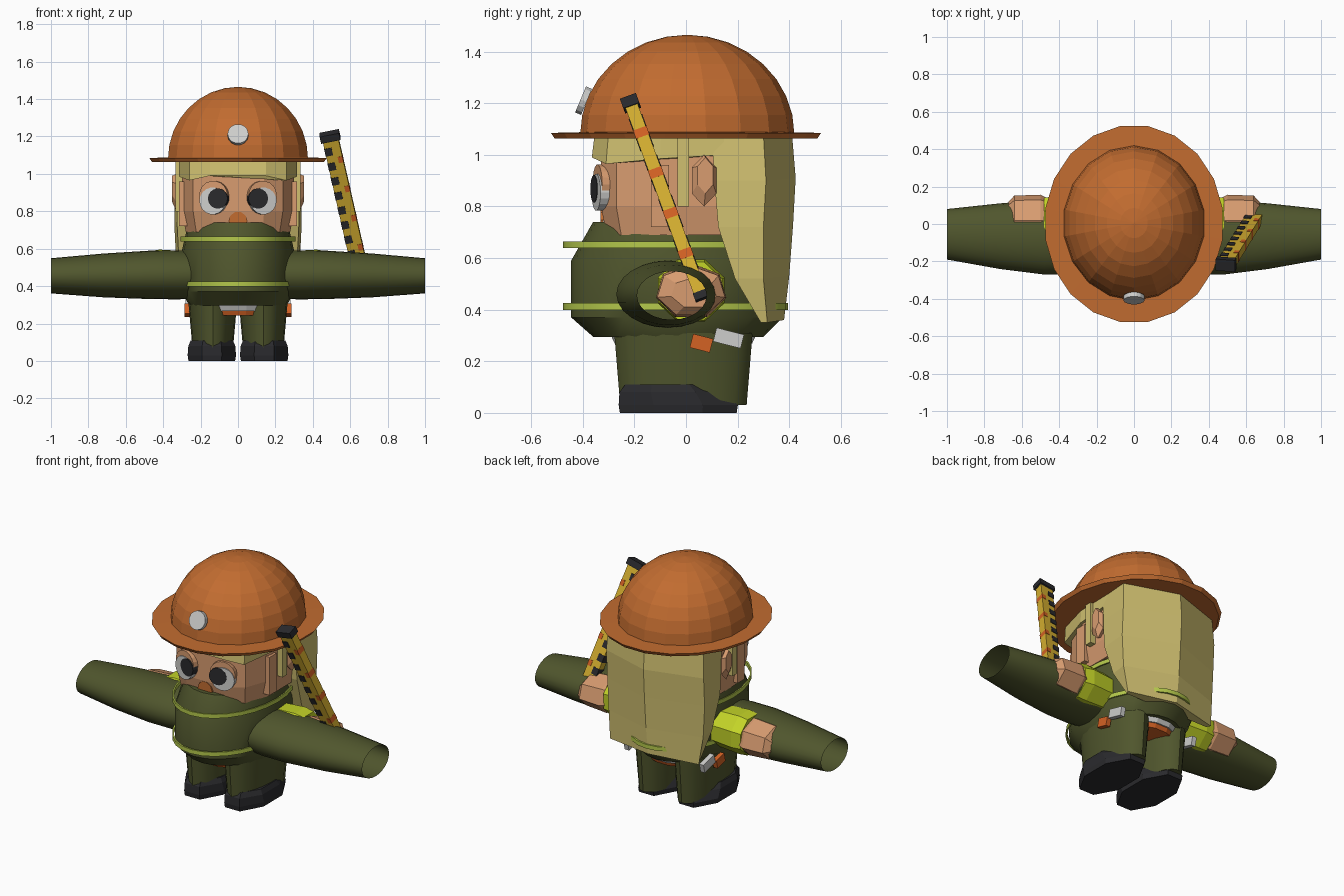
import bpy, bmesh, math
from mathutils import Vector, Matrix

if "Cube" in bpy.data.objects:
    bpy.data.objects.remove(bpy.data.objects["Cube"], do_unlink=True)


def material(name, r, g, b):
    lin = [((c / 255 + 0.055) / 1.055) ** 2.4 for c in (r, g, b)] + [1]
    m = bpy.data.materials.new(name)
    m.use_nodes = True
    m.diffuse_color = lin
    m.node_tree.nodes["Principled BSDF"].inputs["Base Color"].default_value = lin
    return m


OLIVE = material("olive cloth", 80, 86, 45)
HELMET = material("helmet orange", 194, 108, 48)
SKIN = material("skin", 216, 156, 112)
HAIR = material("blond hair", 208, 192, 112)
LIME = material("reflective lime", 180, 200, 75)
CUFF = material("cuff yellow green", 196, 212, 40)
YELLOW = material("tool yellow", 214, 176, 48)
BLACK = material("black rubber", 42, 42, 45)
GREY = material("pale grey", 206, 206, 204)
ORANGE = material("trim orange", 212, 98, 36)


def finish(name, bm, mat, smooth=False):
    bmesh.ops.recalc_face_normals(bm, faces=bm.faces)
    me = bpy.data.meshes.new(name)
    bm.to_mesh(me)
    bm.free()
    me.materials.append(mat)
    if smooth:
        me.shade_smooth()
        me.set_sharp_from_angle(angle=math.radians(35))
    ob = bpy.data.objects.new(name, me)
    bpy.context.collection.objects.link(ob)
    return ob


def skin_sections(name, sections, mat, caps=(True, True), smooth=False):
    """Bridge a stack of equal-length closed sections."""
    bm = bmesh.new()
    rows = [[bm.verts.new(p) for p in s] for s in sections]
    for a, b in zip(rows, rows[1:]):
        for i in range(len(a)):
            j = (i + 1) % len(a)
            bm.faces.new((a[i], a[j], b[j], b[i]))
    for row, cap in zip((rows[0], rows[-1]), caps):
        if cap:
            bm.faces.new(row)
    return finish(name, bm, mat, smooth)


def loft(name, rings, mat, n=16, side=0, turn=0.0, **kw):
    """Elliptical rings (along, ra, rb, ca, cb); side +-1 lays it along x."""
    sections = []
    for h, ra, rb, ca, cb in rings:
        row = []
        for k in range(n):
            t = math.tau * (k + turn) / n
            a, b = ca + ra * math.cos(t), cb + rb * math.sin(t)
            row.append((side * h, b, a) if side else (a, b, h))
        sections.append(row)
    return skin_sections(name, sections, mat, **kw)


def mirrored(half):
    """Close a half outline (x, y, z) by mirroring it over x."""
    return half + [(-x, y, z) for x, y, z in reversed(half) if x]


def box(name, size, mat, matrix):
    bm = bmesh.new()
    bmesh.ops.create_cube(bm, size=1, matrix=matrix @ Matrix.Diagonal((*size, 1)))
    return finish(name, bm, mat)


def disc(name, centre, normal, r, depth, mat, n=18):
    bm = bmesh.new()
    rot = Vector(normal).to_track_quat('Z', 'X').to_matrix().to_4x4()
    bmesh.ops.create_cone(bm, cap_ends=True, segments=n, radius1=r, radius2=r,
                          depth=depth, matrix=Matrix.Translation(centre) @ rot)
    return finish(name, bm, mat)


# Helmet: faceted dome, brim and lamp
dome = [(1.08 + 0.385 * math.sin(t), 0.38 * math.cos(t), 0.415 * math.cos(t), 0, 0.005)
        for t in (math.pi / 2 * k / 8 for k in range(8))]
dome.append((1.465, 0.004, 0.004, 0, 0.005))
loft("helmet_dome", dome, HELMET, n=18, turn=0.5)
loft("helmet_brim", [(1.063, 0.465, 0.515, 0, 0), (1.085, 0.48, 0.53, 0, 0),
                     (1.088, 0.37, 0.4, 0, 0)], HELMET, n=20, turn=0.5)
disc("helmet_lamp", (0, -0.397, 1.21), (0, -1, 0.42), 0.056, 0.025, GREY, 14)

# Head and hair
face = [(0.14, -0.33), (0.24, -0.27), (0.3, -0.1), (0.3, 0.15)]
skin_sections("head", [mirrored([(x * k, y * k, z) for x, y in face])
                       for z, k in ((0.69, 0.93), (0.8, 1.0), (1.08, 1.0))], SKIN)
fringe = [(0.15, -0.365, 0.99), (0.26, -0.31, 0.965), (0.315, -0.1, 0.985), (0.32, 0.15, 1.0)]
skin_sections("hair_fringe", [mirrored(fringe),
              mirrored([(x, y * 0.97, 1.08) for x, y, z in fringe])], HAIR)
back = []
for z, w, front, corner, rear in ((1.08, 0.33, 0.1, 0.3, 0.41), (0.9, 0.34, 0.11, 0.31, 0.425),
                                  (0.72, 0.34, 0.125, 0.3, 0.415), (0.52, 0.33, 0.19, 0.3, 0.4),
                                  (0.35, 0.31, 0.29, 0.315, 0.38)):
    back.append(mirrored([(w - 0.015, front, z), (w, corner, z), (0, rear, z + 0.01)]))
skin_sections("hair_back", back, HAIR)

# Face and ears
for s, label in ((1, "left"), (-1, "right")):
    out = (0.25 * s, -1, 0)
    disc(label + "_eyelid", (0.128 * s, -0.327, 0.885), out, 0.078, 0.034, SKIN)
    disc(label + "_eye_white", (0.132 * s, -0.331, 0.855), out, 0.072, 0.036, GREY)
    disc(label + "_pupil", (0.104 * s, -0.34, 0.868), out, 0.054, 0.036, BLACK)
    loft(label + "_ear", [(0.29, 0.05, 0.03, 0.88, 0.06), (0.33, 0.1, 0.055, 0.9, 0.07),
                          (0.352, 0.07, 0.035, 0.92, 0.075)], SKIN, n=6, side=s)
    box(label + "_cheek", (0.06, 0.07, 0.24), SKIN,
        Matrix.Translation((0.285 * s, -0.1, 0.84)))
    box(label + "_sideburn", (0.05, 0.045, 0.28), HAIR,
        Matrix.Translation((0.31 * s, -0.01, 0.94)))
disc("mouth", (0, -0.325, 0.748), (0, -1, 0), 0.05, 0.012, HELMET, 10)

# Jacket with two loose reflective hoops
loft("jacket", [(0.295, 0.26, 0.33, 0, -0.03), (0.37, 0.3, 0.41, 0, -0.035),
                (0.59, 0.3, 0.41, 0, -0.035), (0.74, 0.265, 0.33, 0, -0.03)],
     OLIVE, n=24, smooth=True)
for z, label in ((0.652, "upper"), (0.412, "lower")):
    hoop = [(z - 0.013, 0.3, 0.425), (z - 0.013, 0.308, 0.436),
            (z + 0.013, 0.308, 0.436), (z + 0.013, 0.3, 0.425)]
    hoop.append(hoop[0])
    loft(label + "_reflective_hoop", [(h, a, b, 0, -0.04) for h, a, b in hoop],
         LIME, n=28, caps=(False, False), smooth=True)

# Sleeves, cuffs and hands
for s, label in ((1, "left"), (-1, "right")):
    loft(label + "_sleeve", [(0.2, 0.125, 0.18, 0.46, -0.07), (0.32, 0.131, 0.197, 0.46, -0.07),
                             (0.48, 0.129, 0.2, 0.46, -0.07), (0.72, 0.117, 0.175, 0.457, -0.065),
                             (1.0, 0.094, 0.135, 0.455, -0.055)],
         OLIVE, n=24, side=s, caps=(True, False), smooth=True)
    loft(label + "_cuff", [(0.26, 0.12, 0.125, 0.475, 0.02), (0.42, 0.13, 0.14, 0.475, 0.02),
                           (0.48, 0.122, 0.13, 0.472, 0.02)], CUFF, n=8, side=s, turn=0.5)
    loft(label + "_hand", [(0.44, 0.09, 0.11, 0.47, 0.02), (0.5, 0.11, 0.14, 0.47, 0.02),
                           (0.64, 0.1, 0.135, 0.47, 0.02), (0.672, 0.06, 0.09, 0.465, 0.03)],
         SKIN, n=7, side=s)

# Trousers, boots and belt pieces
for s, label in ((1, "left"), (-1, "right")):
    loft(label + "_leg", [(0.03, 0.105, 0.245, 0.135 * s, -0.01),
                          (0.31, 0.13, 0.268, 0.135 * s, -0.01)], OLIVE, n=20, smooth=True)
    loft(label + "_boot", [(0, 0.135, 0.245, 0.14 * s, -0.03), (0.03, 0.14, 0.25, 0.14 * s, -0.03),
                           (0.08, 0.136, 0.225, 0.14 * s, -0.05),
                           (0.11, 0.122, 0.19, 0.14 * s, -0.06)], BLACK, n=8, turn=0.5)
    tilt = Matrix.Rotation(-0.25, 4, 'X')
    box(label + "_belt_pouch", (0.03, 0.11, 0.055), GREY,
        Matrix.Translation((0.265 * s, 0.165, 0.29)) @ tilt)
    box(label + "_orange_tab", (0.03, 0.08, 0.055), ORANGE,
        Matrix.Translation((0.272 * s, 0.06, 0.27)) @ tilt)
loft("belt", [(0.268, 0.255, 0.27, 0, -0.01), (0.31, 0.265, 0.29, 0, -0.01)], GREY, n=18)
loft("belt_trim", [(0.242, 0.235, 0.25, 0, -0.01), (0.27, 0.25, 0.262, 0, -0.01)], ORANGE, n=18)

# Striped pole held in the left hand
foot, tip = Vector((0.662, 0.06, 0.45)), Vector((0.492, -0.215, 1.2))
up = (tip - foot).normalized()
across = (Vector((1, 0, 0)) - up * up.x).normalized()
axes = Matrix((across, up.cross(across), up)).transposed().to_4x4()
pole = Matrix.Translation(foot) @ axes
length = (tip - foot).length


def on_pole(name, size, mat, x, z):
    box(name, size, mat, pole @ Matrix.Translation((x, 0, z)))


on_pole("pole", (0.085, 0.05, length), YELLOW, 0, length / 2)
on_pole("pole_cap", (0.105, 0.066, 0.04), BLACK, 0, length)
on_pole("pole_foot", (0.09, 0.055, 0.03), BLACK, 0, 0)
for k in range(9):
    z = 0.06 + k * 0.085
    on_pole("pole_black_mark", (0.04, 0.056, 0.043), BLACK, -0.024, z)
    if k % 2:
        on_pole("pole_orange_mark", (0.026, 0.055, 0.035), ORANGE, 0.03, z + 0.03)
